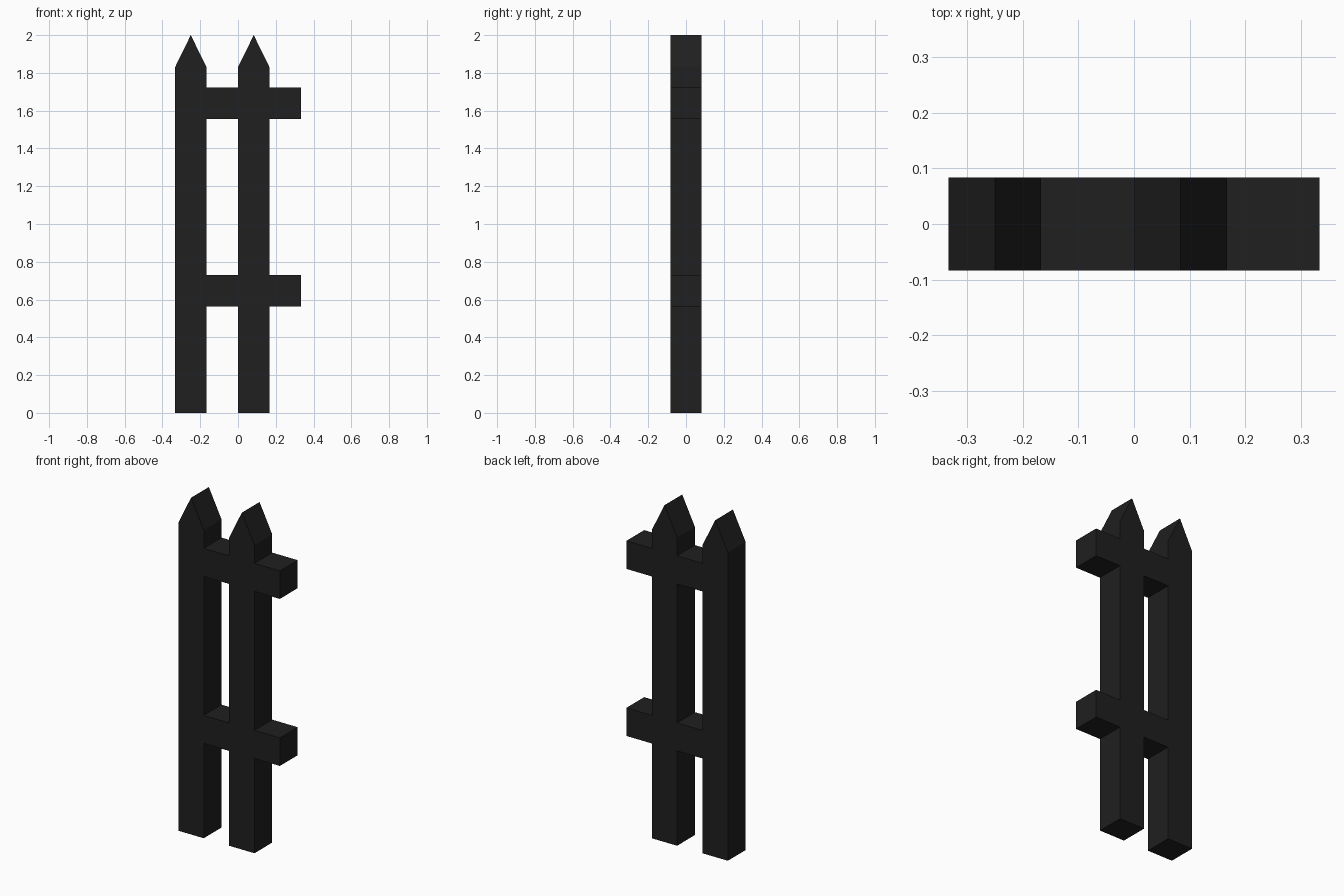
import bpy

if "Cube" in bpy.data.objects:
    bpy.data.objects.remove(bpy.data.objects["Cube"])

W = 1 / 6              # width and depth of every timber
SHOULDER, TIP = 1.83, 2.0
RAILS = {"lower_rail": 0.563, "upper_rail": 1.555}

mat = bpy.data.materials.new("dark_paint")
mat.diffuse_color = (0.014, 0.014, 0.014, 1)
mat.use_nodes = True
mat.node_tree.nodes["Principled BSDF"].inputs["Base Color"].default_value = mat.diffuse_color


def extrude_profile(name, profile):
    """Closed x/z outline extruded along y, centred on y = 0."""
    n = len(profile)
    verts = [(x, y, z) for y in (-W / 2, W / 2) for x, z in profile]
    faces = [tuple(range(n)), tuple(reversed(range(n, 2 * n)))]
    faces += [(i, i + n, (i + 1) % n + n, (i + 1) % n) for i in range(n)]
    mesh = bpy.data.meshes.new(name)
    mesh.from_pydata(verts, [], faces)
    mesh.materials.append(mat)
    obj = bpy.data.objects.new(name, mesh)
    bpy.context.collection.objects.link(obj)
    return obj


# Two identical bays: a pointed picket with two rail pieces to its right
for side, x in (("left", -2 * W), ("right", 0.0)):
    extrude_profile(f"{side}_picket", [
        (x, 0), (x + W, 0), (x + W, SHOULDER), (x + W / 2, TIP), (x, SHOULDER)])
    for rail, z in RAILS.items():
        extrude_profile(f"{side}_{rail}", [
            (x + W, z), (x + 2 * W, z), (x + 2 * W, z + W), (x + W, z + W)])
